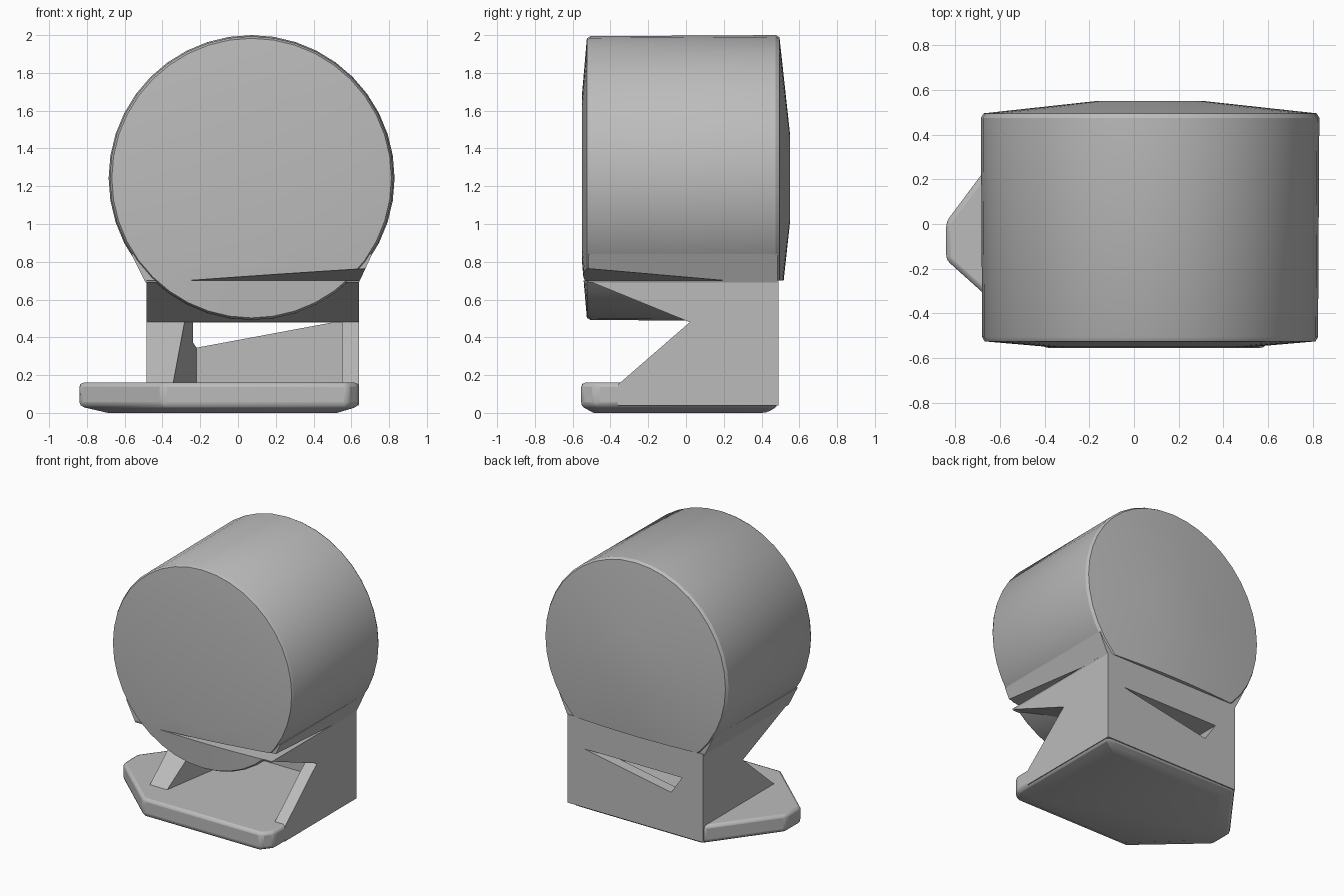
import bpy
import bmesh
from math import cos, sin, tau

if "Cube" in bpy.data.objects:
    bpy.data.objects.remove(bpy.data.objects["Cube"])

GREY = (0.5, 0.5, 0.5, 1)
mat = bpy.data.materials.new("plain grey")
mat.use_nodes = True
mat.diffuse_color = GREY
mat.node_tree.nodes["Principled BSDF"].inputs["Base Color"].default_value = GREY


def loft(name, rings, helper=False):
    """Closed solid through rings that share one vertex count."""
    bm = bmesh.new()
    loops = [[bm.verts.new(p) for p in ring] for ring in rings]
    n = len(loops[0])
    for a, b in zip(loops, loops[1:]):
        for i in range(n):
            j = (i + 1) % n
            bm.faces.new((a[i], a[j], b[j], b[i]))
    bm.faces.new(loops[0])
    bm.faces.new(loops[-1])
    bmesh.ops.recalc_face_normals(bm, faces=bm.faces)
    mesh = bpy.data.meshes.new(name)
    bm.to_mesh(mesh)
    bm.free()
    mesh.materials.append(mat)
    obj = bpy.data.objects.new(name, mesh)
    bpy.context.collection.objects.link(obj)
    if helper:
        obj.hide_render = True
        obj.hide_set(True)
        obj.display_type = 'WIRE'
    return obj


def along_y(points, *ys):
    return [[(x, y, z) for x, z in points] for y in ys]


def along_z(points, *zs):
    return [[(x, y, z) for x, y in points] for z in zs]


def cut(obj, *cutters):
    for cutter in cutters:
        mod = obj.modifiers.new("cut", 'BOOLEAN')
        mod.operation = 'DIFFERENCE'
        mod.solver = 'EXACT'
        mod.object = cutter


def bevel(obj, width, segments=1):
    mod = obj.modifiers.new("soft edges", 'BEVEL')
    mod.width = width
    mod.segments = segments
    mod.limit_method = 'ANGLE'


def smooth(obj):
    bpy.ops.object.select_all(action='DESELECT')
    obj.select_set(True)
    bpy.context.view_layer.objects.active = obj
    bpy.ops.object.shade_smooth_by_angle(angle=0.5)


# Drum lying front to back, with shallow domed ends
CX, CZ, R, SIDES = 0.072, 1.243, 0.757, 40
sections = [(-0.55, 0.45), (-0.525, 0.74), (-0.505, R - 0.006),
            (0.475, R), (0.495, R - 0.012), (0.55, 0.24)]
drum = loft("drum", [[(CX + r * cos(tau * i / SIDES), y, CZ + r * sin(tau * i / SIDES))
                      for i in range(SIDES)] for y, r in sections])

# Shoulders that flare from the cradle into the drum
neck = loft("neck", along_y([(-0.49, 0.69), (0.64, 0.69), (0.71, 0.84), (-0.565, 0.84)],
                            -0.515, 0.485))

# Tapered gap under the front of the drum, and trim behind the cradle
gap = loft("gap_cutter", [[(-0.48, -0.7, 0.70), (0.9, -0.7, 0.795), (0.9, -0.7, 0.70)],
                          [(0.6, 0.42, 0.70), (0.9, 0.42, 0.7005), (0.9, 0.42, 0.70)]], True)
trim = loft("trim_cutter", along_z([(-1, 0.487), (1, 0.487), (1, 1), (-1, 1)], 0.3, 0.70), True)
cut(drum, gap, trim)
cut(neck, gap)

# Cradle with a V notch in its side profile
side = [(0.49, 0.04), (0.49, 0.70), (-0.52, 0.70), (0.02, 0.48), (-0.36, 0.15), (-0.36, 0.04)]
cradle = loft("cradle", [[(x, y, z) for y, z in side] for x in (-0.485, 0.64)])
cavity = loft("cavity_cutter", along_z([(-0.40, -0.7), (0.55, -0.7), (0.55, 0.41), (-0.22, 0.41)],
                                       0.15, 0.479), True)
slot = loft("slot_cutter", along_y([(0.5, 0.479), (-0.31, 0.479), (-0.22, 0.345)], 0.3, 0.7), True)
cut(cradle, cavity, slot)

# Base plate with a pointed right side and a tapered underside
plan = [(0.64, 0.485), (-0.485, 0.485), (-0.84, 0.01), (-0.84, -0.16),
        (-0.40, -0.555), (0.58, -0.555), (0.64, -0.48)]
under = [(x * 0.82, y * 0.88) for x, y in plan]
base = loft("base_plate", along_z(under, 0.0) + along_z(plan, 0.035, 0.16))
bevel(base, 0.022, 2)

smooth(drum)
smooth(base)
